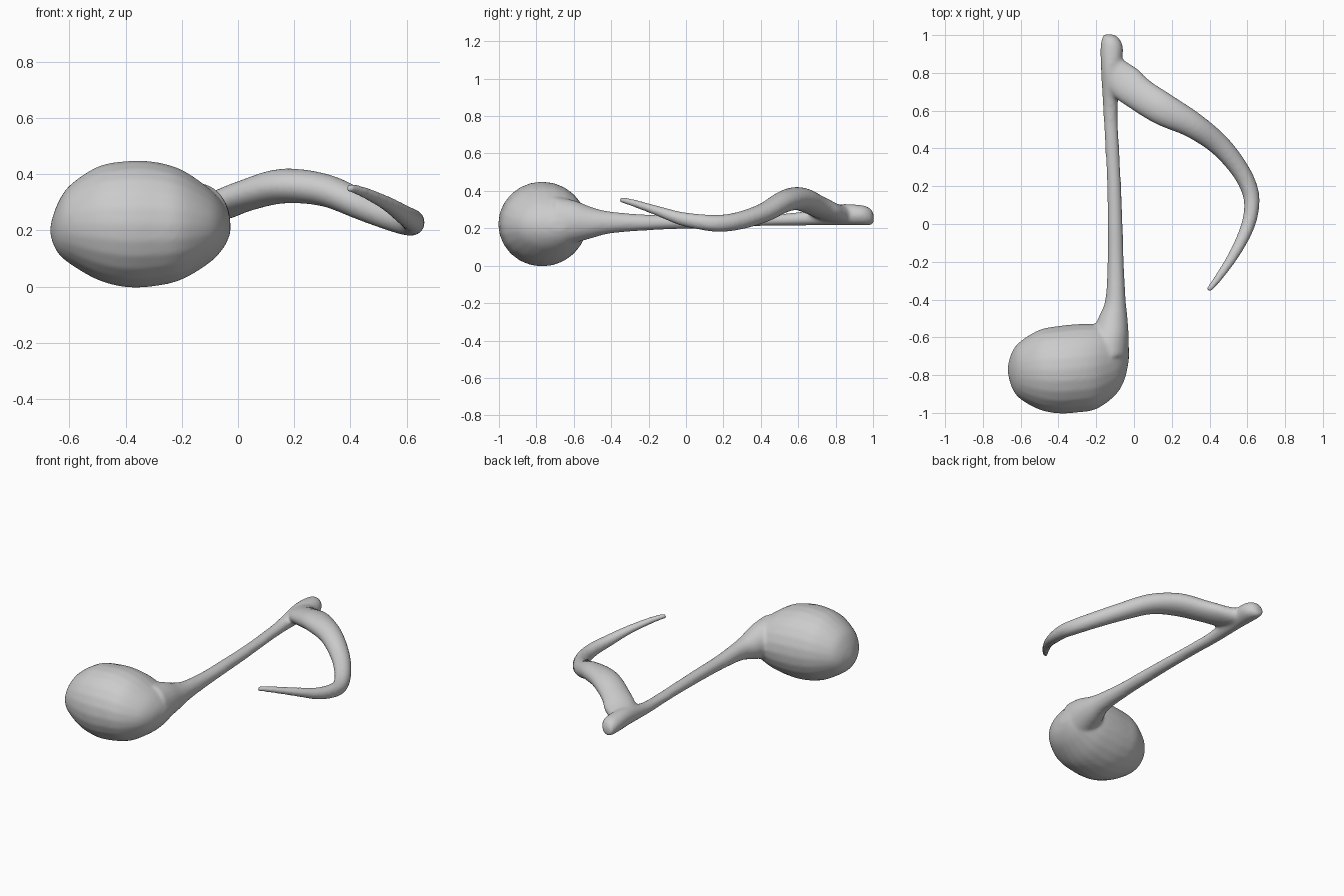
import bpy, bmesh, math
from mathutils import Vector

cube = bpy.data.objects.get("Cube")
if cube:
    bpy.data.objects.remove(cube, do_unlink=True)

UP = Vector((0, 0, 1))
SIDES = 24


def spline(rows, steps=6):
    """Catmull-Rom interpolation through rows of section values."""
    out = []
    for i in range(len(rows) - 1):
        a, b, c, d = (rows[min(max(j, 0), len(rows) - 1)] for j in range(i - 1, i + 3))
        for s in range(steps):
            t = s / steps
            out.append([0.5 * (2 * q + (r - p) * t + (2 * p - 5 * q + 4 * r - u) * t * t
                               + (3 * q - p - 3 * r + u) * t ** 3)
                        for p, q, r, u in zip(a, b, c, d)])
    return out + [list(rows[-1])]


def loft(bm, rows, axis=None):
    """Skin ellipses given as x, y, z, half width, half thickness."""
    pts = spline(rows)
    rings = []
    for i, (x, y, z, w, h) in enumerate(pts):
        before, after = pts[max(i - 1, 0)], pts[min(i + 1, len(pts) - 1)]
        tangent = axis or (Vector(after[:3]) - Vector(before[:3])).normalized()
        side = tangent.cross(UP).normalized()
        up = side.cross(tangent)
        ring = []
        for k in range(SIDES):
            a = math.tau * k / SIDES
            ring.append(bm.verts.new(Vector((x, y, z)) + side * w * math.cos(a) + up * h * math.sin(a)))
        rings.append(ring)
    for r, s in zip(rings, rings[1:]):
        for k in range(SIDES):
            n = (k + 1) % SIDES
            bm.faces.new((r[k], r[n], s[n], s[k]))
    bm.faces.new(rings[0][::-1])
    bm.faces.new(rings[-1])


bm = bmesh.new()

# Egg-shaped head, lofted sideways: x, low y, high y, low z, high z
head = [(-.668, -.79, -.75, .18, .22), (-.645, -.87, -.675, .125, .29),
        (-.6, -.928, -.62, .082, .36), (-.5, -.983, -.56, .024, .427),
        (-.4, -1.003, -.54, -.002, .447), (-.3, -.998, -.53, .001, .445),
        (-.2, -.98, -.53, .025, .416), (-.1, -.908, -.55, .086, .347),
        (-.05, -.825, -.58, .14, .29), (-.027, -.72, -.64, .19, .24)]
loft(bm, [(x, (a + b) / 2, (c + d) / 2, (b - a) / 2, (d - c) / 2) for x, a, b, c, d in head],
     Vector((1, 0, 0)))

# Stem, flaring into the head and thickening at the tip
stem = [(-.14, -.7, .23, .11, .14), (-.128, -.6, .235, .1, .115), (-.112, -.5, .23, .078, .082),
        (-.098, -.4, .231, .054, .058), (-.097, -.2, .231, .043, .042), (-.1, 0, .235, .04, .037),
        (-.105, .2, .238, .037, .034), (-.115, .4, .243, .037, .031), (-.125, .6, .25, .038, .036),
        (-.122, .8, .272, .052, .055), (-.118, .93, .27, .06, .055),
        (-.125, .985, .262, .044, .045), (-.135, 1.004, .25, .025, .022)]
loft(bm, stem, Vector((0, 1, 0)))

# Curling flag, tapering to a thin raised tip
flag = [(-.12, .86, .27, .05, .045), (-.06, .765, .29, .095, .052), (.03, .687, .325, .09, .056),
        (.16, .605, .358, .087, .062), (.31, .525, .343, .07, .058), (.45, .42, .285, .058, .052),
        (.555, .295, .243, .05, .048), (.613, .18, .226, .045, .046), (.622, .08, .234, .04, .042),
        (.595, -.03, .253, .036, .036), (.53, -.16, .296, .029, .026),
        (.45, -.28, .335, .022, .02), (.393, -.352, .354, .015, .016)]
loft(bm, flag)

bmesh.ops.recalc_face_normals(bm, faces=bm.faces)
mesh = bpy.data.meshes.new("music_note")
bm.to_mesh(mesh)
bm.free()
note = bpy.data.objects.new("music_note", mesh)
bpy.context.collection.objects.link(note)

# One grey material
grey = bpy.data.materials.new("plain_grey")
grey.use_nodes = True
grey.diffuse_color = (.6, .6, .6, 1)
grey.node_tree.nodes["Principled BSDF"].inputs["Base Color"].default_value = (.6, .6, .6, 1)
mesh.materials.append(grey)

# Fuse the parts into one skin and soften the joins
remesh = note.modifiers.new("fuse", "REMESH")
remesh.mode = "VOXEL"
remesh.voxel_size = .01
remesh.use_smooth_shade = True
soften = note.modifiers.new("soften", "SMOOTH")
soften.factor = .5
soften.iterations = 8
